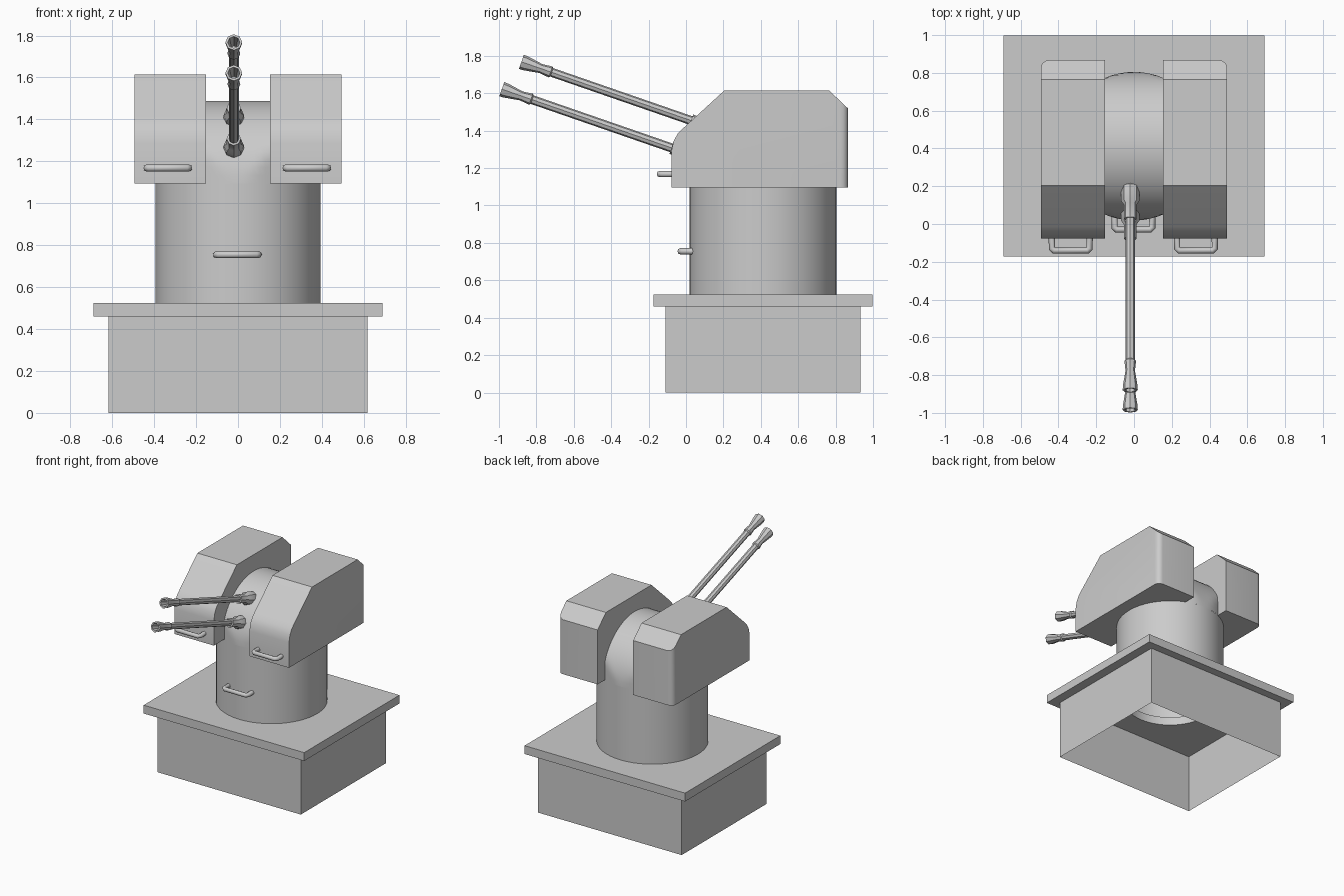
import bpy, bmesh, math
from mathutils import Vector

if "Cube" in bpy.data.objects:
    bpy.data.objects.remove(bpy.data.objects["Cube"])

grey = bpy.data.materials.new("light_grey")
grey.use_nodes = True
COLOUR = (0.6, 0.6, 0.6, 1)
grey.diffuse_color = COLOUR
grey.node_tree.nodes["Principled BSDF"].inputs["Base Color"].default_value = COLOUR

CY = 0.412      # turret axis in y
R = 0.393       # turret radius
DECK = 0.525    # top of the slab
RING = 1.095    # top of the turret column


def finish(name, bm, smooth=True):
    bmesh.ops.recalc_face_normals(bm, faces=bm.faces)
    mesh = bpy.data.meshes.new(name)
    bm.to_mesh(mesh)
    bm.free()
    ob = bpy.data.objects.new(name, mesh)
    bpy.context.collection.objects.link(ob)
    mesh.materials.append(grey)
    if smooth:
        bpy.ops.object.select_all(action='DESELECT')
        ob.select_set(True)
        bpy.context.view_layer.objects.active = ob
        bpy.ops.object.shade_smooth_by_angle(angle=math.radians(35))
    return ob


def loft(bm, rings, closed=True):
    """Skin between vertex rings of equal length."""
    rows = [[bm.verts.new(p) for p in ring] for ring in rings]
    n = len(rows[0])
    for a, b in zip(rows, rows[1:]):
        for i in range(n if closed else n - 1):
            j = (i + 1) % n
            bm.faces.new((a[i], a[j], b[j], b[i]))
    return rows


def circle(r, z, n=48):
    return [(r * math.cos(2 * math.pi * i / n), CY + r * math.sin(2 * math.pi * i / n), z)
            for i in range(n)]


def rectangle(hx, hy, z, n=48):
    """Rectangle sampled by angle so that it can be skinned to a circle."""
    pts = []
    for i in range(n):
        c, s = math.cos(2 * math.pi * i / n), math.sin(2 * math.pi * i / n)
        k = 1 / max(abs(c), abs(s))
        pts.append((hx * c * k, CY + hy * s * k, z))
    return pts


# Plinth: four walls, open underneath
bm = bmesh.new()
loft(bm, [[(x * 0.617, CY + y * 0.522, z) for x, y in ((-1, -1), (1, -1), (1, 1), (-1, 1))]
          for z in (0, 0.46)])
finish("plinth", bm, False)

# Slab with a round hole
bm = bmesh.new()
loft(bm, [circle(0.33, 0.46), rectangle(0.69, 0.585, 0.46), rectangle(0.69, 0.585, DECK),
          circle(0.33, DECK), circle(0.33, 0.46)])
bmesh.ops.remove_doubles(bm, verts=bm.verts, dist=1e-5)
finish("slab", bm)

# Hollow turret column, closed at the top
bm = bmesh.new()
rows = loft(bm, [circle(R, DECK), circle(R, RING)])
bm.faces.new(rows[1])
finish("column", bm)

# Rounded drum between the housings, trimmed to the column outline
bm = bmesh.new()
slices = []
for i in range(13):
    x = -0.156 + 0.312 * i / 12
    reach = math.sqrt(R * R - x * x)
    slices.append([(x, CY + max(-reach, min(reach, R * math.cos(math.pi * k / 32))),
                    RING + R * math.sin(math.pi * k / 32)) for k in range(33)])
loft(bm, slices, closed=False)
finish("drum", bm)

# Side housings, mirrored, with the outer rear corner rounded
profile = [(-0.078, RING), (-0.078, 1.29), (-0.066, 1.345), (-0.045, 1.383), (-0.013, 1.415),
           (0.205, 1.615), (0.765, 1.615), (0.867, 1.518), (0.867, RING)]
for side, name in ((1, "left_housing"), (-1, "right_housing")):
    bm = bmesh.new()
    rows = loft(bm, [[(side * x, y, z) for y, z in profile] for x in (0.153, 0.493)])
    for row in rows:
        bm.faces.new(row)
    corner = [e for e in bm.edges if set(e.verts) == set(rows[1][-2:])]
    bmesh.ops.bevel(bm, geom=corner, offset=0.042, segments=4, profile=0.5, affect='EDGES')
    finish(name, bm)

# Two guns, each turned from one profile of (distance from tip, radius)
SLOPE = math.atan(0.346)
AXIS = Vector((0, math.cos(SLOPE), -math.sin(SLOPE)))
UP = Vector((0, math.sin(SLOPE), math.cos(SLOPE)))
SIDE = Vector((1, 0, 0))
LENGTH = 1.11   # tip to drum surface
turned = [(0.1, 0), (0.1, 0.016), (0, 0.029), (0, 0.04), (0.025, 0.039), (0.11, 0.025),
          (0.165, 0.031), (0.172, 0.024), (LENGTH - 0.15, 0.024), (LENGTH - 0.15, 0.034),
          (LENGTH - 0.07, 0.034), (LENGTH - 0.05, 0.048), (LENGTH + 0.03, 0.048),
          (LENGTH + 0.05, 0.03), (LENGTH + 0.05, 0)]
for name, tip in (("lower_gun", (-0.02, -0.985, 1.622)), ("upper_gun", (-0.02, -0.88, 1.768))):
    bm = bmesh.new()
    rings = []
    for d, r in turned:
        centre = Vector(tip) + AXIS * d
        rings.append([centre + r * (SIDE * math.cos(a) + UP * math.sin(a))
                      for a in (math.tau * k / 8 for k in range(8))])
    loft(bm, rings)
    bmesh.ops.remove_doubles(bm, verts=bm.verts, dist=1e-5)
    finish(name, bm).data.shade_smooth()
    bpy.ops.object.shade_smooth_by_angle(angle=math.radians(50))


# Grab handles: bent round bars
def handle(name, x, wall, front, z):
    curve = bpy.data.curves.new(name, 'CURVE')
    curve.dimensions = '3D'
    curve.bevel_depth = 0.017
    curve.bevel_resolution = 2
    w, c = 0.1, 0.012
    path = [(-w, wall), (-w, front + c), (-w + c, front), (w - c, front), (w, front + c), (w, wall)]
    spline = curve.splines.new('POLY')
    spline.points.add(len(path) - 1)
    for p, (px, py) in zip(spline.points, path):
        p.co = (x + px, py, z, 1)
    curve.materials.append(grey)
    bpy.context.collection.objects.link(bpy.data.objects.new(name, curve))


handle("left_handle", 0.328, -0.07, -0.141, 1.168)
handle("right_handle", -0.335, -0.07, -0.141, 1.168)
handle("column_handle", -0.003, 0.04, -0.03, 0.755)
